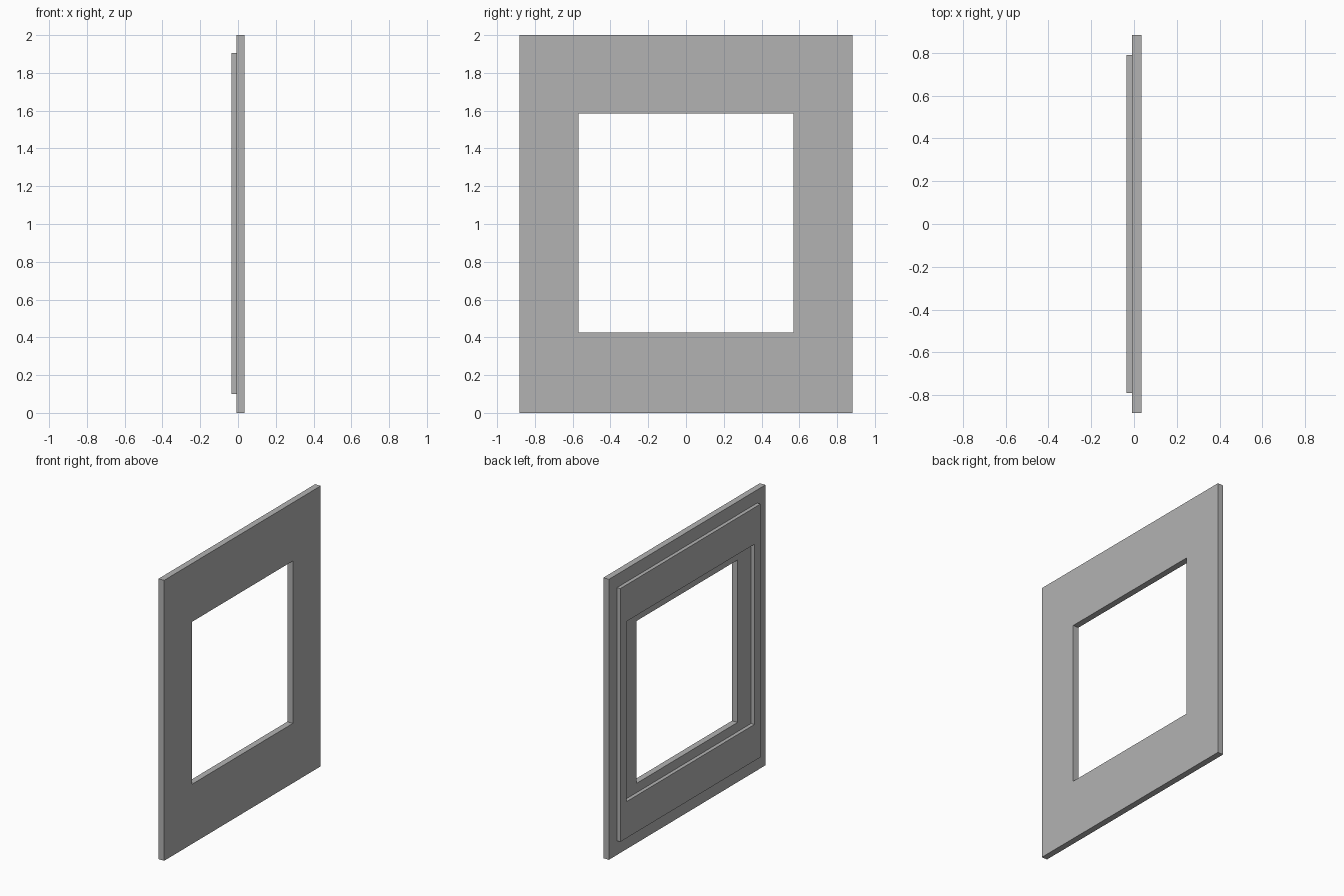
import bpy
import bmesh

cube = bpy.data.objects.get("Cube")
if cube:
    bpy.data.objects.remove(cube, do_unlink=True)

# Single plain grey for the whole panel
grey = bpy.data.materials.new("plain grey")
grey.use_nodes = True
colour = (0.45, 0.45, 0.45, 1)
grey.diffuse_color = colour
grey.node_tree.nodes["Principled BSDF"].inputs["Base Color"].default_value = colour


def frame(name, x_back, x_front, outer, inner):
    """Flat rectangular ring in the y-z plane, extruded along x.
    outer and inner are (half width, bottom, top)."""
    bm = bmesh.new()

    def loop(half, low, high):
        corners = ((-half, low), (half, low), (half, high), (-half, high))
        return [bm.verts.new((x_back, y, z)) for y, z in corners]

    a, b = loop(*outer), loop(*inner)
    for i in range(4):
        j = (i + 1) % 4
        bm.faces.new((a[i], a[j], b[j], b[i]))
    ring = bmesh.ops.extrude_face_region(bm, geom=bm.faces[:])
    moved = [v for v in ring["geom"] if isinstance(v, bmesh.types.BMVert)]
    bmesh.ops.translate(bm, verts=moved, vec=(x_front - x_back, 0, 0))
    bmesh.ops.recalc_face_normals(bm, faces=bm.faces[:])
    mesh = bpy.data.meshes.new(name)
    bm.to_mesh(mesh)
    bm.free()
    mesh.materials.append(grey)
    obj = bpy.data.objects.new(name, mesh)
    bpy.context.collection.objects.link(obj)
    return obj


# Large face plate with the window opening
frame("face_plate", -0.009, 0.035, (0.882, 0, 2), (0.568, 0.426, 1.584))
# Raised frame on the rear, with a wider opening
frame("rear_frame", -0.035, -0.009, (0.79, 0.1, 1.906), (0.72, 0.36, 1.645))
